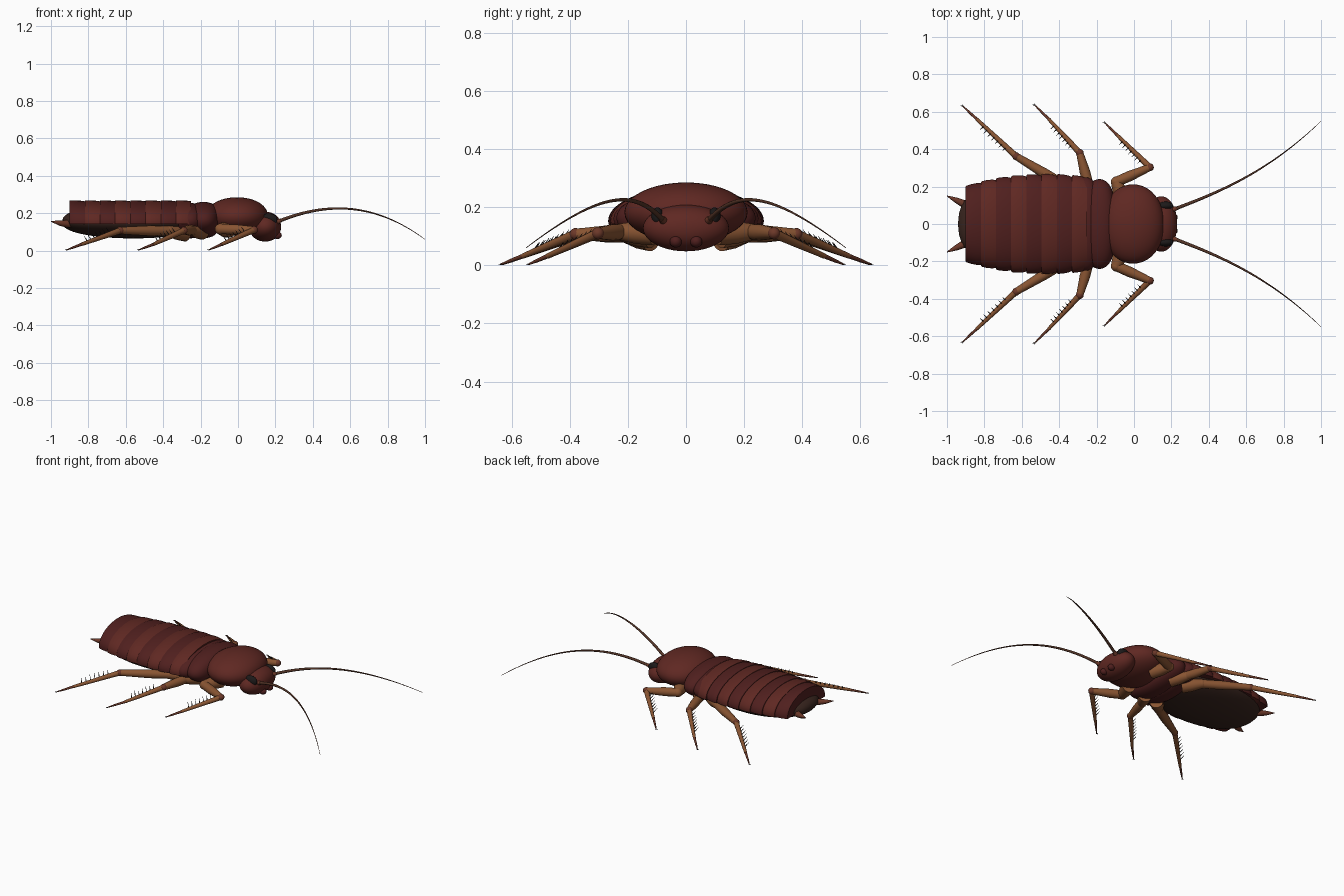
import bpy, bmesh, math
from mathutils import Vector

if "Cube" in bpy.data.objects:
    bpy.data.objects.remove(bpy.data.objects["Cube"])


def mat(name, c):
    m = bpy.data.materials.new(name)
    m.diffuse_color = (*c, 1)
    m.use_nodes = True
    m.node_tree.nodes["Principled BSDF"].inputs["Base Color"].default_value = m.diffuse_color
    return m


RED = mat("shell_red", (0.115, 0.021, 0.016))
DARK_RED = mat("shell_dark_red", (0.08, 0.014, 0.013))
BROWN = mat("leg_brown", (0.25, 0.09, 0.032))
JOINT = mat("joint_brown", (0.15, 0.04, 0.022))
BELLY = mat("belly_dark", (0.04, 0.018, 0.013))
BLACK = mat("black", (0.012, 0.01, 0.01))
ANTENNA = mat("antenna_brown", (0.09, 0.035, 0.02))


def loft(bm, rings):
    """Skin a list of closed rings of points and cap both ends."""
    vs = [[bm.verts.new(p) for p in r] for r in rings]
    n = len(vs[0])
    for a, b in zip(vs, vs[1:]):
        for i in range(n):
            j = (i + 1) % n
            bm.faces.new((a[i], a[j], b[j], b[i]))
    bm.faces.new(vs[0][::-1])
    bm.faces.new(vs[-1])


def finish(bm, name, material, angle=40):
    bmesh.ops.recalc_face_normals(bm, faces=bm.faces[:])
    me = bpy.data.meshes.new(name)
    bm.to_mesh(me)
    bm.free()
    ob = bpy.data.objects.new(name, me)
    bpy.context.collection.objects.link(ob)
    me.materials.append(material)
    bpy.ops.object.select_all(action='DESELECT')
    ob.select_set(True)
    bpy.context.view_layer.objects.active = ob
    bpy.ops.object.shade_smooth_by_angle(angle=math.radians(angle))
    return ob


def blob(name, c, r, material, p=1.0, n=40, m=24):
    """Ellipsoid along x; p < 1 makes its profile squarer."""
    bm = bmesh.new()
    rings = []
    for i in range(m + 1):
        t = math.pi * (0.01 + 0.98 * i / m)
        x, k = c[0] - r[0] * math.cos(t), math.sin(t) ** p
        rings.append([(x, c[1] + r[1] * k * math.cos(2 * math.pi * j / n),
                       c[2] + r[2] * k * math.sin(2 * math.pi * j / n)) for j in range(n)])
    loft(bm, rings)
    return finish(bm, name, material, 60)


def tube_rings(pts, radii, n):
    pts = [Vector(p) for p in pts]
    rings = []
    for i, p in enumerate(pts):
        d = (pts[min(i + 1, len(pts) - 1)] - pts[max(i - 1, 0)]).normalized()
        u = d.cross(Vector((0, 0, 1))).normalized()
        v = d.cross(u)
        rings.append([p + radii[i] * (u * math.cos(2 * math.pi * j / n) + v * math.sin(2 * math.pi * j / n))
                      for j in range(n)])
    return rings


def tube(name, pts, radii, material, n=14):
    bm = bmesh.new()
    loft(bm, tube_rings(pts, radii, n))
    return finish(bm, name, material)


# Head, mouthparts, thorax and belly
blob("head", (0.145, 0, 0.128), (0.085, 0.148, 0.08), RED, 0.9)
blob("pronotum", (-0.005, 0, 0.182), (0.165, 0.212, 0.103), RED, 0.9)
blob("mesothorax", (-0.185, 0, 0.163), (0.083, 0.24, 0.097), DARK_RED, 0.5)
blob("metathorax", (-0.26, 0, 0.16), (0.08, 0.25, 0.095), DARK_RED, 0.5)
blob("belly", (-0.56, 0, 0.155), (0.38, 0.252, 0.09), BELLY, 0.8)


# Overlapping abdomen plates, half-elliptic in section
def half_width(x):
    return 0.268 * (1 - abs((x + 0.47) / 0.66) ** 2.0) ** 0.5 if x < -0.47 else 0.268 - 0.32 * (x + 0.47) ** 2


for i in range(8):
    x0, x1 = -0.25 - i * 0.0813, -0.25 - (i + 1) * 0.0813
    bm = bmesh.new()
    rings = []
    for t, s in ((0, 0.96), (0.25, 0.985), (0.6, 0.998), (0.92, 1.0), (1.0, 0.985)):
        x = x0 + (x1 - x0) * t
        rings.append([(x, half_width(x) * s * math.cos(a), 0.152 + 0.116 * s * math.sin(a))
                      for a in (math.pi * (k / 32 * 1.06 - 0.03) for k in range(33))])
    loft(bm, rings)
    finish(bm, f"abdomen_plate_{i + 1}", DARK_RED if i % 2 else RED)

# Legs: body joint, hip end, knee, ankle, tip
LEGS = {
    "front": [(-0.05, 0.11, 0.11), (-0.095, 0.225, 0.115), (0.085, 0.303, 0.11), (-0.09, 0.475, 0.032), (-0.155, 0.54, 0.004)],
    "middle": [(-0.19, 0.12, 0.10), (-0.245, 0.215, 0.11), (-0.29, 0.38, 0.107), (-0.455, 0.56, 0.032), (-0.53, 0.635, 0.004)],
    "hind": [(-0.28, 0.12, 0.09), (-0.37, 0.205, 0.105), (-0.63, 0.362, 0.107), (-0.84, 0.56, 0.032), (-0.915, 0.63, 0.004)],
}

for side, s in (("left", 1), ("right", -1)):
    blob(f"{side}_eye", (0.165, s * 0.098, 0.165), (0.045, 0.022, 0.034), BLACK, 1, 24, 14)
    blob(f"{side}_mouthpart", (0.21, s * 0.035, 0.082), (0.024, 0.021, 0.021), DARK_RED, 1, 20, 12)
    # Antenna, a tapering cubic sweep
    P = [Vector((x, s * y, z)) for x, y, z in
         ((0.19, 0.07, 0.145), (0.46, 0.17, 0.262), (0.72, 0.28, 0.265), (1.0, 0.55, 0.06))]
    ts = [i / 40 for i in range(41)]
    path = [P[0] * (1 - t) ** 3 + P[1] * 3 * t * (1 - t) ** 2 + P[2] * 3 * t * t * (1 - t) + P[3] * t ** 3 for t in ts]
    tube(f"{side}_antenna", path, [0.0085 * (1 - t) + 0.0012 for t in ts], ANTENNA, 10)
    tube(f"{side}_antenna_base", path[:3], [0.015, 0.014, 0.010], JOINT)
    # Tail feeler
    tube(f"{side}_cercus", [(-0.87, s * 0.09, 0.14), (-0.915, s * 0.11, 0.143), (-0.95, s * 0.127, 0.147), (-1.0, s * 0.15, 0.156)],
         [0.018, 0.02, 0.015, 0.002], JOINT)

    for kind, pts in LEGS.items():
        name = f"{side}_{kind}"
        a, b, c, d, e = [Vector((x, s * y, z)) for x, y, z in pts]
        tube(f"{name}_coxa", [a, a.lerp(b, 0.5), b], [0.042, 0.04, 0.029], BROWN)
        blob(f"{name}_hip_joint", b, (0.029,) * 3, BROWN, 1, 18, 10)
        tube(f"{name}_femur", [b, b.lerp(c, 0.4), c], [0.027, 0.028, 0.019], BROWN)
        blob(f"{name}_knee", c, (0.021,) * 3, JOINT, 1, 18, 10)
        tube(f"{name}_tibia", [c, d], [0.017, 0.009], BROWN)
        tube(f"{name}_tarsus", [d, d.lerp(e, 0.6), e], [0.008, 0.006, 0.003], JOINT, 10)
        # Spines along the shin and a pair of claws
        bm = bmesh.new()
        for i in range(7):
            p = c.lerp(d, 0.25 + 0.095 * i)
            tip = p + Vector((-0.022, -s * 0.022, 0.034))
            loft(bm, tube_rings([p, tip], [0.004, 0.0006], 6))
        finish(bm, f"{name}_spines", BLACK)
        bm = bmesh.new()
        for off in ((-0.012, 0.002, -0.001), (-0.002, 0.01, -0.001)):
            tip = e + Vector((off[0], s * off[1], off[2]))
            loft(bm, tube_rings([e, tip], [0.003, 0.001], 6))
        finish(bm, f"{name}_claws", BLACK)
